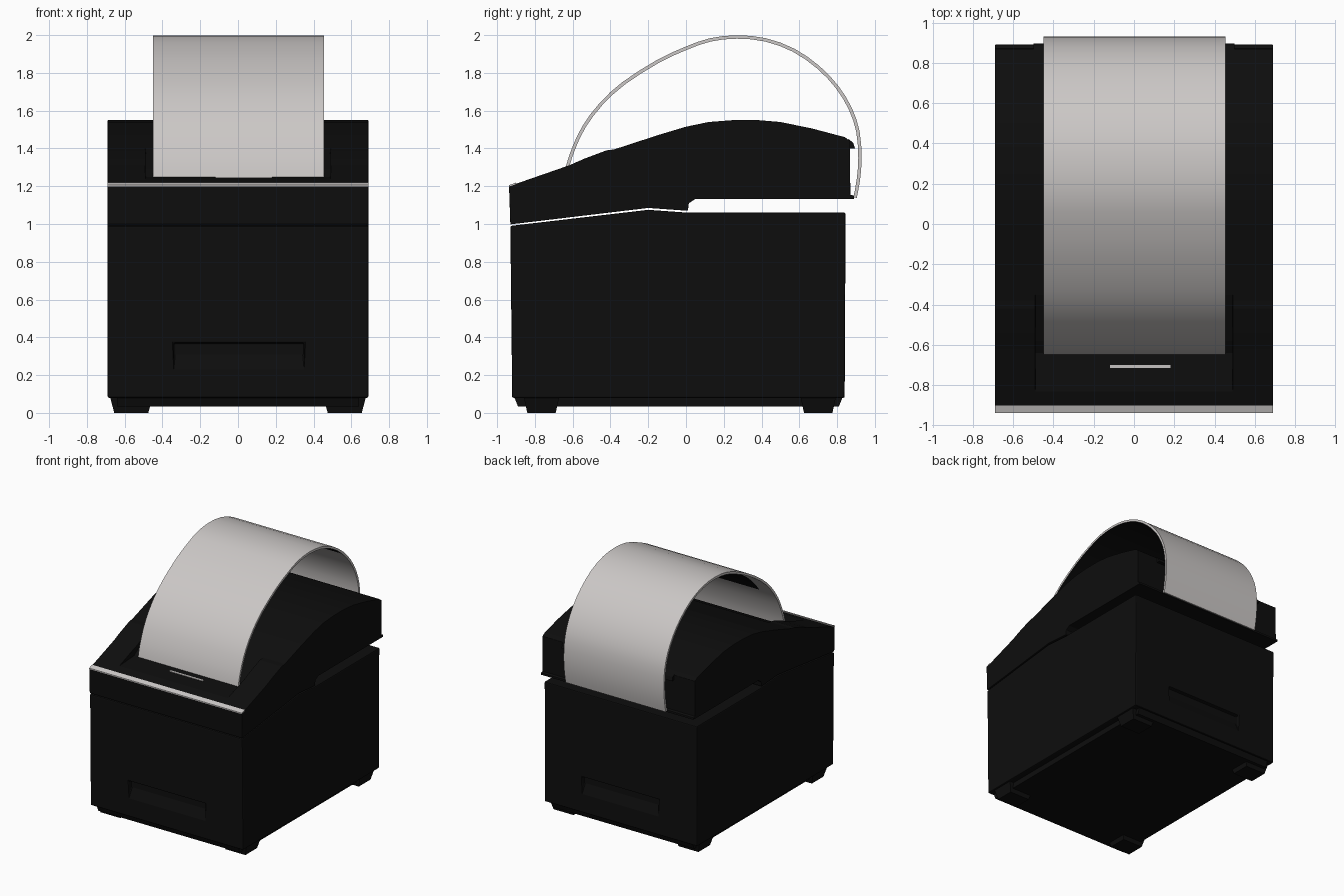
import bpy, bmesh
from mathutils import Vector

if "Cube" in bpy.data.objects:
    bpy.data.objects.remove(bpy.data.objects["Cube"], do_unlink=True)


def material(name, rgb):
    m = bpy.data.materials.new(name)
    m.use_nodes = True
    m.diffuse_color = (*rgb, 1)
    bsdf = m.node_tree.nodes["Principled BSDF"]
    bsdf.inputs["Base Color"].default_value = (*rgb, 1)
    bsdf.inputs["Roughness"].default_value = 0.7
    return m


BLACK = material("black plastic", (0.0042, 0.0042, 0.0042))
WHITE = material("paper white", (0.6, 0.575, 0.565))


def finish(name, bm, *mats):
    bmesh.ops.recalc_face_normals(bm, faces=bm.faces)
    mesh = bpy.data.meshes.new(name)
    bm.to_mesh(mesh)
    bm.free()
    obj = bpy.data.objects.new(name, mesh)
    bpy.context.collection.objects.link(obj)
    for m in mats:
        mesh.materials.append(m)
    return obj


def prism(name, profile, x0, x1, mat=BLACK):
    """Extrude a (y, z) side profile from x0 to x1."""
    bm = bmesh.new()
    face = bm.faces.new([bm.verts.new((x0, y, z)) for y, z in profile])
    ext = bmesh.ops.extrude_face_region(bm, geom=[face])["geom"]
    verts = [v for v in ext if isinstance(v, bmesh.types.BMVert)]
    bmesh.ops.translate(bm, vec=(x1 - x0, 0, 0), verts=verts)
    return finish(name, bm, mat)


def apply(obj, mod):
    bpy.context.view_layer.objects.active = obj
    bpy.ops.object.modifier_apply(modifier=mod.name)


def cut(obj, cutter):
    mod = obj.modifiers.new("cut", "BOOLEAN")
    mod.operation = "DIFFERENCE"
    mod.solver = "EXACT"
    mod.object = cutter
    apply(obj, mod)
    bpy.data.objects.remove(cutter, do_unlink=True)


def bevel(obj, width):
    mod = obj.modifiers.new("bevel", "BEVEL")
    mod.width = width
    mod.segments = 2
    mod.limit_method = "ANGLE"
    apply(obj, mod)


W = 0.69

# Lower body, with a seam line rising from the front to the paper slot
body = prism("lower_body", [(-0.92, 0.08), (0.84, 0.08), (0.845, 1.06), (0.01, 1.06),
                            (-0.2, 1.075), (-0.93, 0.99)], -W, W)
# Finger recesses on the front and back
cut(body, prism("front_recess", [(-1, 0.22), (-0.925, 0.22), (-0.89, 0.31),
                                 (-0.89, 0.37), (-1, 0.37)], -0.34, 0.35))
cut(body, prism("back_recess", [(0.9, 0.22), (0.845, 0.22), (0.81, 0.31),
                                (0.81, 0.37), (0.9, 0.37)], -0.34, 0.35))
bevel(body, 0.008)

# Base plate and four tapered feet
prism("base_plate", [(-0.89, 0.035), (0.81, 0.035), (0.83, 0.085), (-0.91, 0.085)], -0.64, 0.64)
for side, sx in (("left", 1), ("right", -1)):
    for end, y in (("front", -0.765), ("back", 0.7)):
        bm = bmesh.new()
        bmesh.ops.create_cube(bm, size=1)
        for v in bm.verts:
            grow = 1.0 if v.co.z < 0 else 1.25
            v.co = Vector((sx * 0.565 + v.co.x * 0.18 * grow,
                           y + v.co.y * 0.15 * grow, 0.042 + v.co.z * 0.084))
        finish(f"{end}_{side}_foot", bm, BLACK)

# Upper housing: front bezel and curved lid overhanging the slot
housing = prism("upper_housing", [
    (-0.93, 0.998), (-0.2, 1.085), (0.01, 1.07), (0.015, 1.11), (0.05, 1.133),
    (0.89, 1.133), (0.89, 1.15), (0.87, 1.155), (0.868, 1.44), (0.84, 1.46),
    (0.67, 1.505), (0.5, 1.54), (0.38, 1.55), (0.25, 1.55), (0.12, 1.54),
    (0, 1.515), (-0.15, 1.47), (-0.38, 1.395), (-0.42, 1.39), (-0.54, 1.345),
    (-0.62, 1.31), (-0.937, 1.2)], -W, W)
# Sunken paper exit between the raised sides
cut(housing, prism("exit_cutter", [(-0.84, 1.236), (-0.64, 1.25), (-0.58, 1.29),
                                   (-0.42, 1.37), (-0.3, 1.43), (-0.6, 1.5)], -0.49, 0.49))
bevel(housing, 0.006)

# Rear guide that the paper runs over
prism("rear_guide", [(0.86, 1.4), (0.895, 1.4), (0.885, 1.43), (0.86, 1.45)], -0.5, 0.5)

# Light trim along the front edge and a small light indicator bar
prism("front_trim", [(-0.937, 1.198), (-0.937, 1.206), (-0.9, 1.219), (-0.9, 1.211)],
      -W, W, WHITE)
prism("indicator_bar", [(-0.715, 1.242), (-0.715, 1.249), (-0.7, 1.25), (-0.7, 1.243)],
      -0.12, 0.18, WHITE)

# Curved paper strip, dark-printed on part of its underside
path = [(-0.64, 1.24), (-0.625, 1.31), (-0.595, 1.4), (-0.54, 1.515), (-0.45, 1.635),
        (-0.33, 1.745), (-0.15, 1.86), (0, 1.93), (0.13, 1.975), (0.27, 1.99), (0.42, 1.975),
        (0.57, 1.92), (0.7, 1.83), (0.8, 1.725), (0.87, 1.61), (0.91, 1.49),
        (0.921, 1.35), (0.912, 1.23), (0.895, 1.14)]
pts = [Vector(p) for p in path]


def smooth_point(i, t):
    """Catmull-Rom point between path points i and i + 1."""
    a, b = pts[max(i - 1, 0)], pts[i]
    c, d = pts[i + 1], pts[min(i + 2, len(pts) - 1)]
    return 0.5 * (2 * b + (c - a) * t + (2 * a - 5 * b + 4 * c - d) * t * t
                  + (3 * b - a - 3 * c + d) * t ** 3)


line = [smooth_point(i, t) for i in range(len(pts) - 1) for t in (0, 0.5)] + [pts[-1]]
columns = (-0.45, -0.32, 0.455)
bm = bmesh.new()
rows = []
for i, p in enumerate(line):
    tan = (line[min(i + 1, len(line) - 1)] - line[max(i - 1, 0)]).normalized()
    nor = Vector((-tan.y, tan.x)) * 0.009
    outer, inner = p + nor, p - nor
    rows.append(([bm.verts.new((x, outer.x, outer.y)) for x in columns],
                 [bm.verts.new((x, inner.x, inner.y)) for x in columns]))
last = len(columns) - 1
for (o0, i0), (o1, i1) in zip(rows, rows[1:]):
    for k in range(last):
        bm.faces.new((o0[k], o0[k + 1], o1[k + 1], o1[k]))
        under = bm.faces.new((i0[k], i1[k], i1[k + 1], i0[k + 1]))
        c = under.calc_center_median()
        under.material_index = int(c.x > columns[1] and -0.5 < c.y < 0.68)
    for k in (0, last):
        bm.faces.new((o0[k], o1[k], i1[k], i0[k]))
for o, n in (rows[0], rows[-1]):
    for k in range(last):
        bm.faces.new((o[k], o[k + 1], n[k + 1], n[k]))
paper = finish("paper_strip", bm, WHITE, BLACK)

bpy.ops.object.select_all(action="DESELECT")
paper.select_set(True)
bpy.context.view_layer.objects.active = paper
bpy.ops.object.shade_smooth_by_angle(angle=0.6)
